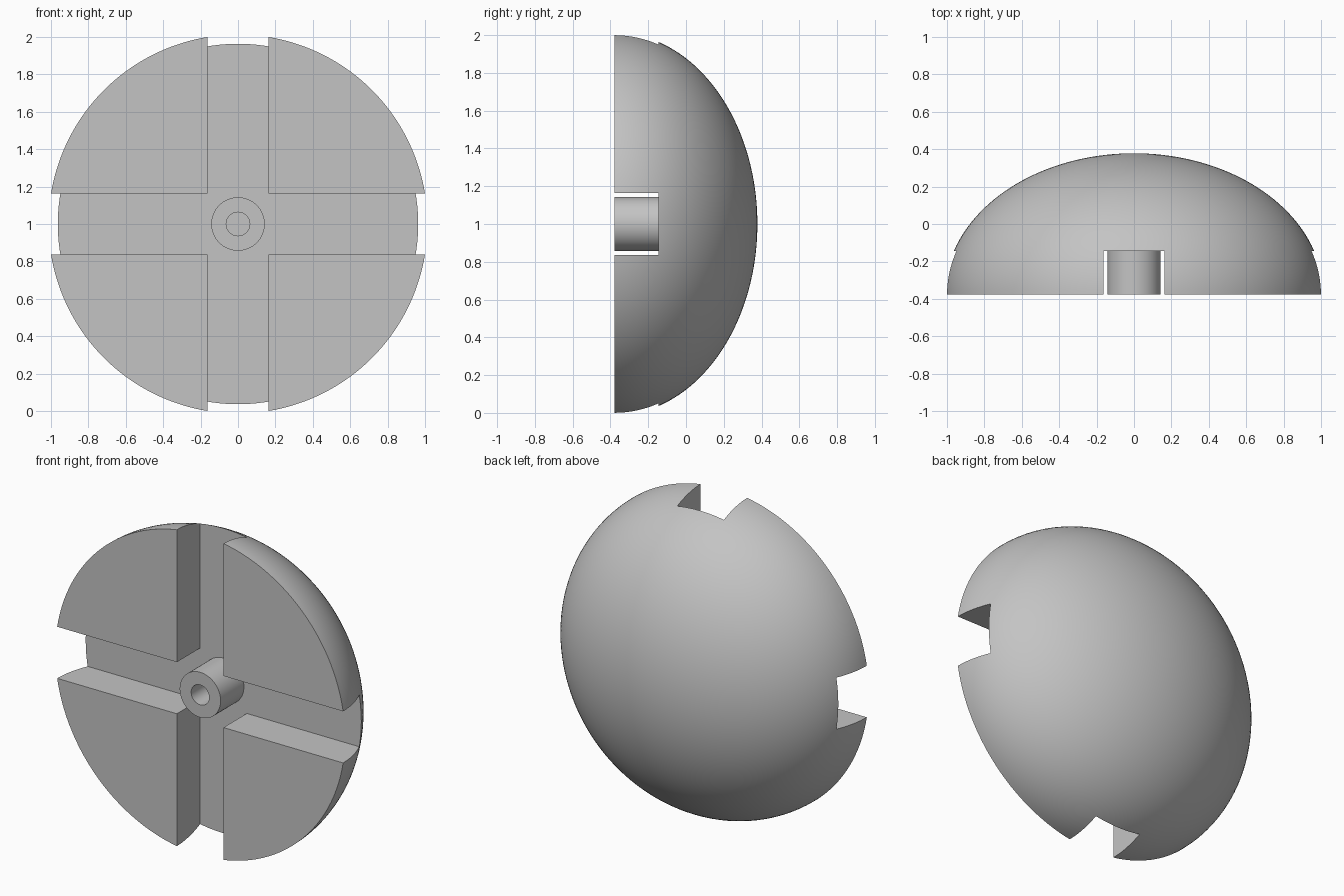
import bpy, bmesh, math
from mathutils import Matrix, Vector

cube = bpy.data.objects.get("Cube")
if cube:
    bpy.data.objects.remove(cube, do_unlink=True)

RADIUS, DEPTH = 1.013, 0.756
FRONT, FLOOR = -0.378, -0.145
SLOT = 0.163                      # half width of the slots
CENTRE = Vector((0, 0, 1))

grey = bpy.data.materials.new("light grey")
grey.use_nodes = True
colour = (0.55, 0.55, 0.55, 1)
grey.diffuse_color = colour
grey.node_tree.nodes["Principled BSDF"].inputs["Base Color"].default_value = colour


def finish(name, bm):
    bmesh.ops.remove_doubles(bm, verts=bm.verts, dist=1e-5)
    bmesh.ops.recalc_face_normals(bm, faces=bm.faces)
    mesh = bpy.data.meshes.new(name)
    bm.to_mesh(mesh)
    bm.free()
    mesh.materials.append(grey)
    obj = bpy.data.objects.new(name, mesh)
    bpy.context.collection.objects.link(obj)
    return obj


def lathe(name, profile, steps):
    """Spin (radius, y) points about the front-to-back axis."""
    bm = bmesh.new()
    verts = [bm.verts.new((r, y, 1)) for r, y in profile]
    edges = [bm.edges.new(pair) for pair in zip(verts, verts[1:])]
    bmesh.ops.spin(bm, geom=verts + edges, cent=CENTRE, axis=(0, 1, 0),
                   angle=math.tau, steps=steps, use_merge=True)
    return finish(name, bm)


def box(name, size, centre):
    bm = bmesh.new()
    bmesh.ops.create_cube(bm, size=1, matrix=Matrix.Translation(centre)
                          @ Matrix.Diagonal((*size, 1)))
    return finish(name, bm)


def select(obj):
    bpy.ops.object.select_all(action='DESELECT')
    obj.select_set(True)
    bpy.context.view_layer.objects.active = obj


# Domed body: half an ellipsoid with a flat front
N = 40
arc = [(RADIUS * math.cos(a), FRONT + DEPTH * math.sin(a))
       for a in (math.pi / 2 * i / N for i in range(N))]
dome = lathe("dome_body", [(0, FRONT)] + arc + [(0, FRONT + DEPTH)], 128)

# Crossed slots cut into the flat front
select(dome)
for size in ((2 * SLOT, 1, 3), (3, 1, 2 * SLOT)):
    cutter = box("slot_cutter", size, (0, FLOOR - 0.5, 1))
    cutter.hide_render = True
    cut = dome.modifiers.new("slot", 'BOOLEAN')
    cut.operation = 'DIFFERENCE'
    cut.solver = 'EXACT'
    cut.object = cutter
    bpy.ops.object.modifier_apply(modifier=cut.name)
    bpy.data.objects.remove(cutter, do_unlink=True)

# Hollow hub standing on the slot floor
hub = lathe("centre_hub", [(0.063, FLOOR), (0.063, FRONT),
                           (0.143, FRONT), (0.143, FLOOR)], 64)

for part in (dome, hub):
    select(part)
    bpy.ops.object.shade_smooth_by_angle(angle=math.radians(30))
